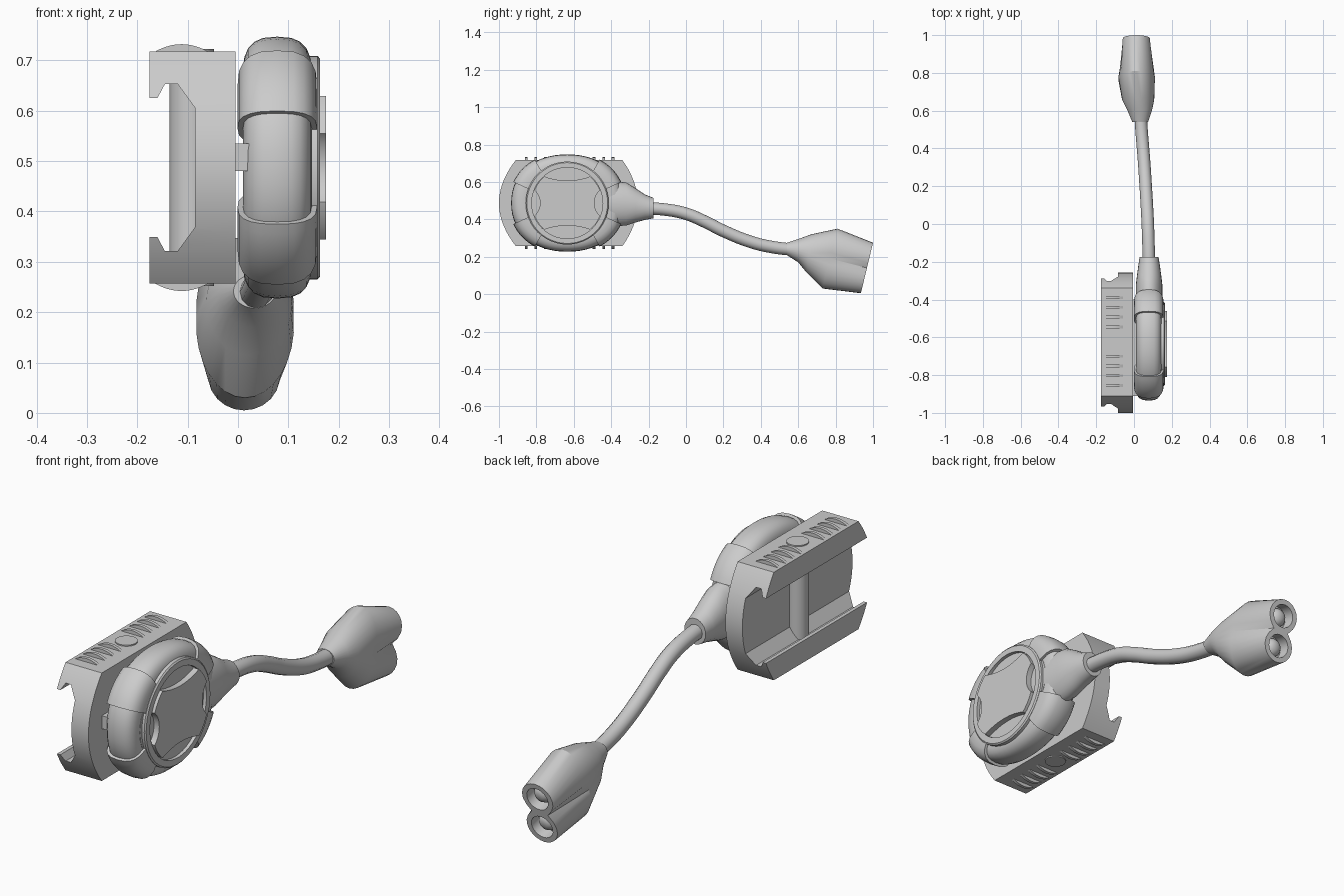
import bpy, bmesh, math
from mathutils import Vector

if "Cube" in bpy.data.objects:
    bpy.data.objects.remove(bpy.data.objects["Cube"])

grey = bpy.data.materials.new("light_grey")
grey.diffuse_color = (0.6, 0.6, 0.6, 1)
grey.use_nodes = True
grey.node_tree.nodes["Principled BSDF"].inputs["Base Color"].default_value = grey.diffuse_color


def finish(bm, name, angle=35):
    bmesh.ops.recalc_face_normals(bm, faces=bm.faces[:])
    me = bpy.data.meshes.new(name)
    bm.to_mesh(me)
    bm.free()
    me.materials.append(grey)
    ob = bpy.data.objects.new(name, me)
    bpy.context.collection.objects.link(ob)
    smooth(ob, angle)
    return ob


def smooth(ob, angle=35):
    bpy.ops.object.select_all(action='DESELECT')
    bpy.context.view_layer.objects.active = ob
    ob.select_set(True)
    bpy.ops.object.shade_smooth_by_angle(angle=math.radians(angle))


def loft(name, rings, closed=False, angle=35):
    """Skin a list of equal-length rings; cap the ends unless closed."""
    bm = bmesh.new()
    vs = [[bm.verts.new(p) for p in r] for r in rings]
    n, m = len(rings), len(rings[0])
    for i in range(n if closed else n - 1):
        a, b = vs[i], vs[(i + 1) % n]
        for j in range(m):
            k = (j + 1) % m
            bm.faces.new((a[j], a[k], b[k], b[j]))
    if not closed:
        bm.faces.new(vs[0])
        bm.faces.new(vs[-1])
    return finish(bm, name, angle)


def prism(name, pts, axis, lo, hi, angle=25):
    """Extrude a 2D outline along x (pts y,z), y (pts x,z) or z (pts x,y)."""
    def at(p, d):
        return {'x': (d, p[0], p[1]), 'y': (p[0], d, p[1]), 'z': (p[0], p[1], d)}[axis]
    return loft(name, [[at(p, lo) for p in pts], [at(p, hi) for p in pts]], angle=angle)


def circle(cx, cy, rx, ry=None, n=40):
    ry = ry or rx
    return [(cx + rx * math.cos(2 * math.pi * i / n), cy + ry * math.sin(2 * math.pi * i / n))
            for i in range(n)]


def boolean(ob, cutter, op):
    mod = ob.modifiers.new("cut", 'BOOLEAN')
    mod.object, mod.operation, mod.solver = cutter, op, 'EXACT'
    bpy.context.view_layer.objects.active = ob
    bpy.ops.object.modifier_apply(modifier=mod.name)
    bpy.data.objects.remove(cutter)
    smooth(ob, 30)


CY, CZ = -0.635, 0.487   # centre of the control body

# Rail clamp: hooked section with bowed ends
hook = [(-0.005, 0.717), (-0.176, 0.717), (-0.176, 0.625), (-0.16, 0.625), (-0.145, 0.653),
        (-0.12, 0.653), (-0.085, 0.605)]
section = hook + [(x, 2 * CZ - z) for x, z in reversed(hook)]
clamp = prism("rail_clamp", section, 'y', -1.05, -0.2)
us = [-1.1 + 2.2 * i / 20 for i in range(21)]
ends = [(-1.0 + 0.09 * u * u, CZ + 0.23 * u) for u in us]
ends += [(-0.258 - 0.082 * u * u, CZ + 0.23 * u) for u in reversed(us)]
boolean(clamp, prism("end_cutter", ends, 'x', -0.3, 0.1), 'INTERSECT')

# Clamp bolt with its flat heads
prism("clamp_bolt", circle(-0.092, -0.62, 0.044, n=24), 'z', 0.252, 0.722)

# Curved grip ribs on top and bottom of the clamp
arc = [(-0.112 + 0.055 * t / 5, 0.016 * (1 - (t / 5) ** 2)) for t in range(-5, 6)]
for side, base in ((1, 0.716), (-1, 0.258)):
    for y in (-0.39, -0.44, -0.492, -0.545, -0.70, -0.752, -0.803, -0.855):
        prism("grip_rib", [(x, base + side * h) for x, h in arc], 'y', y - 0.007, y + 0.007)

# Spacer joining clamp and body
prism("body_spacer", [(-0.02, 0.48), (0.025, 0.48), (0.025, 0.535), (-0.02, 0.535)],
      'y', -0.91, -0.40)


def spow(v, e):
    return math.copysign(abs(v) ** e, v)


def body_ring(deg, rr, rx, xc=0.078, n=20):
    """Rounded cross-section of the oval body at one angle."""
    t = math.radians(deg)
    c, s = spow(math.cos(t), 0.9), spow(math.sin(t), 0.9)
    nrm = Vector((math.cos(t) / 0.30, math.sin(t) / 0.263)).normalized()
    out = []
    for i in range(n):
        q = 2 * math.pi * i / n
        o = rr * spow(math.cos(q), 0.75)
        out.append((xc + rx * spow(math.sin(q), 0.75),
                    CY + 0.23 * c + nrm.x * o, CZ + 0.19 * s + nrm.y * o))
    return out


# Oval body rim and its four corner pads
loft("body_rim", [body_ring(i * 6, 0.07, 0.068) for i in range(60)], closed=True)
for a, b in ((22, 57), (123, 158), (202, 237), (303, 338)):
    loft("corner_pad", [body_ring(a + (b - a) * i / 8, 0.081, 0.079) for i in range(9)])
prism("body_core", circle(CY, CZ, 0.235, 0.195), 'x', 0.012, 0.147)

# Bezel ring around the button
bezel = []
for r, x in ((0.19, 0.10), (0.222, 0.10), (0.222, 0.158), (0.216, 0.163), (0.19, 0.163)):
    bezel.append([(x, y, z) for y, z in circle(CY, CZ, r, n=48)])
loft("bezel_ring", bezel, closed=True)

# Button plate with four curved bites
plate = prism("button_plate", circle(CY, CZ, 0.188, n=48), 'x', 0.13, 0.175)
for dy, dz, r in ((0, 0.47, 0.35), (0, -0.47, 0.35), (0.237, 0, 0.092), (-0.237, 0, 0.092)):
    boolean(plate, prism("bite_cutter", circle(CY + dy, CZ + dz, r, n=64), 'x', 0.15, 0.2),
            'DIFFERENCE')

# Cable boot behind the body
boot = []
for y, zc, rx, rz in ((-0.42, 0.485, 0.07, 0.125), (-0.32, 0.482, 0.07, 0.115),
                      (-0.27, 0.475, 0.064, 0.092), (-0.22, 0.465, 0.057, 0.068),
                      (-0.175, 0.46, 0.05, 0.055)):
    boot.append([(x, y, z) for x, z in circle(0.08, zc, rx, rz, 24)])
loft("cable_boot", boot)

# Cable following a smooth curve
path = [(0.08, -0.25, 0.46), (0.077, -0.12, 0.453), (0.073, 0, 0.43), (0.068, 0.1, 0.388),
        (0.062, 0.2, 0.338), (0.052, 0.35, 0.278), (0.042, 0.47, 0.25), (0.033, 0.6, 0.235)]
cu = bpy.data.curves.new("cable", 'CURVE')
cu.dimensions = '3D'
cu.bevel_depth, cu.bevel_resolution, cu.resolution_u = 0.033, 4, 5
sp = cu.splines.new('BEZIER')
sp.bezier_points.add(len(path) - 1)
for bp, co in zip(sp.bezier_points, path):
    bp.co = co
    bp.handle_left_type = bp.handle_right_type = 'AUTO'
cu.materials.append(grey)
bpy.context.collection.objects.link(bpy.data.objects.new("cable", cu))


# Twin plug: oval sections turning into a waisted figure of eight
def plug_ring(top, bottom, w, xc, twin, n=32):
    top, bottom = Vector((xc, *top)), Vector((xc, *bottom))
    mid, half = (top + bottom) / 2, (top - bottom) / 2
    h = half.length
    out = []
    for i in range(n):
        t = 2 * math.pi * i / n
        s, c = math.sin(t), math.cos(t)
        lobe = math.sqrt(max(0, w * w - (abs(s) * h - (h - w)) ** 2))
        wide = (1 - twin) * w * abs(c) + twin * max(lobe, 0.038 * abs(c))
        out.append(mid + half * s + Vector((math.copysign(wide, c), 0, 0)))
    return out


plug = loft("twin_plug", [
    plug_ring((0.54, 0.275), (0.54, 0.208), 0.042, 0.033, 0),
    plug_ring((0.61, 0.298), (0.60, 0.17), 0.066, 0.030, 0),
    plug_ring((0.67, 0.32), (0.645, 0.115), 0.085, 0.022, 0),
    plug_ring((0.81, 0.35), (0.73, 0.03), 0.099, 0.014, 0.1),
    plug_ring((1.0, 0.275), (0.935, 0.005), 0.072, 0.012, 1)])

# Two round sockets with domed contacts
up = Vector((0, 0.065, 0.27)).normalized()
out_dir = Vector((0, up.z, -up.y))
side = Vector((1, 0, 0))
face_mid = Vector((0.012, 0.9675, 0.14))
for sgn in (1, -1):
    c = face_mid + up * 0.067 * sgn
    rings = [[c + out_dir * d + side * a + up * b for a, b in circle(0, 0, 0.05, n=24)]
             for d in (-0.05, 0.03)]
    boolean(plug, loft("socket_cutter", rings), 'DIFFERENCE')
    dome = [[c + out_dir * d + side * a + up * b for a, b in circle(0, 0, r, n=20)]
            for d, r in ((-0.055, 0.04), (-0.035, 0.038), (-0.022, 0.028), (-0.015, 0.012))]
    loft("socket_contact", dome)
